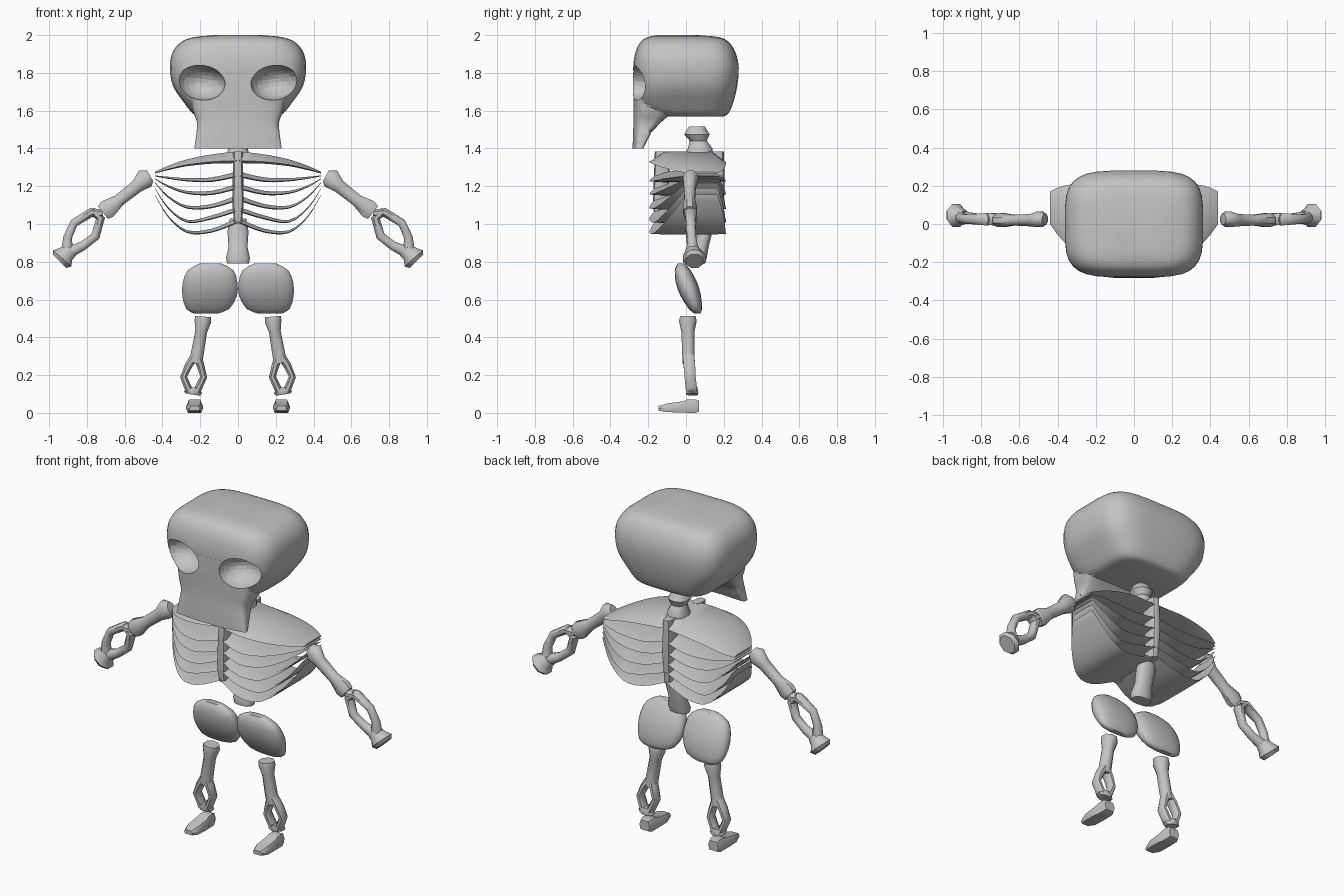
import bpy, bmesh, math
from mathutils import Vector

bone = bpy.data.materials.new("bone_grey")
bone.diffuse_color = (0.55, 0.55, 0.55, 1)


def finish(ob, angle=45):
    bpy.ops.object.select_all(action='DESELECT')
    bpy.context.view_layer.objects.active = ob
    ob.select_set(True)
    bpy.ops.object.shade_smooth_by_angle(angle=math.radians(angle))


def loft(name, rings, angle=45):
    """Skin a list of equal rings and cap both ends."""
    bm = bmesh.new()
    rows = [[bm.verts.new(p) for p in r] for r in rings]
    n = len(rows[0])
    for a, b in zip(rows, rows[1:]):
        for i in range(n):
            j = (i + 1) % n
            bm.faces.new((a[i], a[j], b[j], b[i]))
    bm.faces.new(rows[0][::-1])
    bm.faces.new(rows[-1])
    bmesh.ops.recalc_face_normals(bm, faces=bm.faces)
    me = bpy.data.meshes.new(name)
    bm.to_mesh(me)
    bm.free()
    me.materials.append(bone)
    ob = bpy.data.objects.new(name, me)
    bpy.context.collection.objects.link(ob)
    finish(ob, angle)
    return ob


def smooth(rows, steps=3):
    """Catmull-Rom interpolation of number rows."""
    out = []
    for i in range(len(rows) - 1):
        p0, p1, p2, p3 = rows[max(i - 1, 0)], rows[i], rows[i + 1], rows[min(i + 2, len(rows) - 1)]
        for k in range(steps):
            t = k / steps
            out.append([0.5 * (2 * b + (c - a) * t + (2 * a - 5 * b + 4 * c - d) * t * t
                               + (3 * b - a - 3 * c + d) * t ** 3)
                        for a, b, c, d in zip(p0, p1, p2, p3)])
    return out + [list(rows[-1])]


def slab(z, cx, hw, y0, y1, e=0.5, n=32):
    """Horizontal rounded-rectangle ring."""
    pts = []
    for i in range(n):
        a = 2 * math.pi * (i + 0.5) / n
        c, s = math.cos(a), math.sin(a)
        pts.append(Vector((cx + hw * math.copysign(abs(c) ** e, c),
                           (y0 + y1) / 2 + (y1 - y0) / 2 * math.copysign(abs(s) ** e, s), z)))
    return pts


def stack(name, rows, e=0.5, n=32, steps=3, angle=45):
    """Rows of (z, centre x, half width, front y, back y)."""
    return loft(name, [slab(*r, e=e, n=n) for r in smooth(rows, steps)], angle)


def rod(name, side, rows, n=8):
    """Bone along rows of (x, z, y, in-plane radius, depth radius)."""
    pts = [Vector((r[0] * side, 0, r[1])) for r in rows]
    rings = []
    for i, r in enumerate(rows):
        t = (pts[min(i + 1, len(pts) - 1)] - pts[max(i - 1, 0)]).normalized()
        nrm = Vector((-t.z, 0, t.x))
        ring = []
        for k in range(n):
            a = 2 * math.pi * (k + 0.5) / n
            ring.append(pts[i] + nrm * r[3] * math.cos(a) + Vector((0, r[2] + r[4] * math.sin(a), 0)))
        rings.append(ring)
    return loft(name, rings, 50)


def boolean(target, other, op):
    m = target.modifiers.new(op, 'BOOLEAN')
    m.operation, m.object, m.solver = op, other, 'EXACT'
    bpy.context.view_layer.objects.active = target
    bpy.ops.object.modifier_apply(modifier=m.name)
    bpy.data.objects.remove(other)


# Skull: broad cranium joined to a narrow face plate
skull = stack("skull", [
    (1.57, 0, 0.20, -0.12, 0.20), (1.585, 0, 0.24, -0.20, 0.225), (1.64, 0, 0.285, -0.262, 0.25),
    (1.73, 0, 0.345, -0.275, 0.272), (1.83, 0, 0.362, -0.28, 0.28), (1.91, 0, 0.347, -0.268, 0.262),
    (1.965, 0, 0.30, -0.24, 0.225), (1.99, 0, 0.23, -0.20, 0.17), (2.0, 0, 0.12, -0.15, 0.06)])
face = stack("face", [
    (1.40, 0, 0.232, -0.285, -0.235), (1.47, 0, 0.222, -0.283, -0.195), (1.54, 0, 0.218, -0.28, -0.13),
    (1.60, 0, 0.24, -0.28, -0.07), (1.70, 0, 0.25, -0.283, -0.05), (1.80, 0, 0.25, -0.283, -0.05)], e=0.4)
# Slight central ridge running down the face
for v in face.data.vertices:
    if v.co.y < -0.2:
        v.co.y += 0.02 * min(1, abs(v.co.x) / 0.22) - 0.006
boolean(skull, face, 'UNION')

# Eye sockets
for s in (-1, 1):
    bpy.ops.mesh.primitive_uv_sphere_add(segments=24, ring_count=14, location=(0.195 * s, -0.27, 1.748),
                                         rotation=(0, -0.12 * s, 0))
    cutter = bpy.context.object
    cutter.scale = (0.128, 0.13, 0.092)
    cutter.hide_render = True
    cutter.data.materials.append(bone)
    bpy.ops.object.shade_smooth()
    boolean(skull, cutter, 'DIFFERENCE')
finish(skull, 40)

# Neck
stack("neck", [(1.36, 0, 0.06, -0.01, 0.14), (1.40, 0, 0.055, 0.01, 0.14), (1.44, 0, 0.04, 0.02, 0.11),
               (1.475, 0, 0.06, -0.01, 0.125), (1.515, 0, 0.04, 0.015, 0.10)], e=0.8, n=10, steps=1)

# Lower spine
stack("lower_spine", [(0.79, 0, 0.06, 0.02, 0.10), (0.82, 0, 0.066, 0.015, 0.11), (0.88, 0, 0.052, 0.04, 0.12),
                      (0.96, 0, 0.058, 0.06, 0.14), (1.03, 0, 0.045, 0.07, 0.15)], e=0.8, n=10, steps=1)

# Breastbone and backbone
stack("breastbone", [(1.0, 0, 0.022, -0.16, -0.10), (1.1, 0, 0.03, -0.175, -0.10), (1.385, 0, 0.026, -0.165, -0.08)],
      e=0.7, n=10, steps=1)
stack("backbone", [(1.0, 0, 0.022, 0.10, 0.19), (1.2, 0, 0.03, 0.11, 0.205), (1.385, 0, 0.026, 0.08, 0.20)],
      e=0.7, n=10, steps=1)

# Ribs: thin curved shelves, each with heights at five stations and a thickness
STATIONS = [(0.0, -0.165, 0.195), (0.14, -0.195, 0.21), (0.27, -0.165, 0.21), (0.37, -0.09, 0.20), (0.44, 0.0, 0.17)]
RIBS = [((1.355, 1.345, 1.325, 1.297, 1.272), 0.066),
        ((1.265, 1.235, 1.235, 1.245, 1.255), 0.032),
        ((1.20, 1.165, 1.168, 1.20, 1.24), 0.03),
        ((1.14, 1.095, 1.09, 1.145, 1.22), 0.03),
        ((1.08, 1.035, 1.015, 1.085, 1.19), 0.028),
        ((1.02, 0.965, 0.96, 1.04, 1.155), 0.028)]
for s in (-1, 1):
    for i, (heights, thick) in enumerate(RIBS):
        rows = [(x, y0, y1, z, thick * (1 - 0.85 * k / 4)) for k, ((x, y0, y1), z)
                in enumerate(zip(STATIONS, heights))]
        rings = []
        for x, y0, y1, z, t in smooth(rows):
            w = (y1 - y0) * 0.16
            rings.append([Vector((x * s, y, z + h * t)) for y, h in
                          ((y0, -0.3), (y0 + w, 0.45), (y1 - w, 0.45), (y1, -0.3), (y1 - w, -0.5), (y0 + w, -0.5))])
        loft(f"rib_{i + 1}", rings, 35)

for s in (-1, 1):
    # Upper arm
    rod("upper_arm", s, [(0.465, 1.255, 0.025, 0.035, 0.03), (0.492, 1.24, 0.025, 0.058, 0.045),
                         (0.535, 1.20, 0.02, 0.038, 0.035), (0.63, 1.125, 0.02, 0.035, 0.03),
                         (0.69, 1.08, 0.02, 0.055, 0.04), (0.715, 1.06, 0.02, 0.046, 0.035)])
    # Forearm: two bowed bones around a gap
    rod("forearm_outer", s, [(0.715, 1.055, 0.025, 0.022, 0.03), (0.775, 1.062, 0.025, 0.026, 0.035),
                             (0.868, 1.005, 0.025, 0.024, 0.026), (0.902, 0.93, 0.03, 0.025, 0.026),
                             (0.905, 0.85, 0.035, 0.035, 0.035)])
    rod("forearm_inner", s, [(0.775, 1.07, 0.025, 0.022, 0.03), (0.728, 1.03, 0.025, 0.026, 0.035),
                             (0.755, 0.935, 0.025, 0.026, 0.026), (0.82, 0.885, 0.03, 0.026, 0.026),
                             (0.905, 0.845, 0.035, 0.035, 0.035)])
    # Hand knob
    rod("hand", s, [(0.885, 0.865, 0.035, 0.045, 0.035), (0.912, 0.84, 0.04, 0.05, 0.05),
                    (0.93, 0.818, 0.045, 0.07, 0.065), (0.945, 0.803, 0.045, 0.055, 0.05)])
    # Hip lobe
    stack("hip", [(0.525, 0.17 * s, 0.06, 0.045, 0.075), (0.55, 0.16 * s, 0.115, 0.015, 0.085),
                  (0.62, 0.15 * s, 0.146, -0.03, 0.08), (0.69, 0.148 * s, 0.146, -0.055, 0.06),
                  (0.755, 0.145 * s, 0.122, -0.06, 0.025), (0.79, 0.145 * s, 0.06, -0.045, -0.005)],
          e=0.8, n=20, steps=2)
    # Leg: shaft that splits into two bones around a gap
    rod("leg_shaft", s, [(0.184, 0.51, 0.01, 0.046, 0.045), (0.186, 0.485, 0.01, 0.048, 0.05),
                         (0.195, 0.43, 0.01, 0.034, 0.037), (0.216, 0.31, 0.012, 0.037, 0.035),
                         (0.222, 0.262, 0.015, 0.036, 0.035)])
    rod("shin_outer", s, [(0.23, 0.30, 0.013, 0.024, 0.033), (0.262, 0.25, 0.018, 0.022, 0.033),
                          (0.288, 0.19, 0.022, 0.02, 0.032), (0.255, 0.11, 0.03, 0.022, 0.032)])
    rod("shin_inner", s, [(0.215, 0.30, 0.013, 0.024, 0.033), (0.198, 0.25, 0.018, 0.022, 0.033),
                          (0.182, 0.19, 0.022, 0.02, 0.032), (0.22, 0.11, 0.03, 0.022, 0.032)])
    rod("ankle", s, [(0.236, 0.135, 0.03, 0.03, 0.032), (0.238, 0.11, 0.032, 0.052, 0.036),
                     (0.24, 0.097, 0.034, 0.042, 0.032)])
    # Foot: wedge with a raised heel, rows of (y, half width, bottom z, top z)
    rings = []
    for y, hw, z0, z1 in ((-0.145, 0.028, 0.012, 0.036), (-0.10, 0.046, 0.004, 0.05), (-0.01, 0.046, 0.002, 0.062),
                          (0.0, 0.042, 0.0, 0.07), (0.05, 0.042, 0.0, 0.072), (0.068, 0.034, 0.008, 0.065)):
        zm = (z0 + z1) / 2
        rings.append([Vector((0.23 * s + a * hw, y, z)) for a, z in
                      ((-0.8, z0), (0.8, z0), (1, zm), (0.7, z1), (-0.7, z1), (-1, zm))])
    loft("foot", rings, 50)
